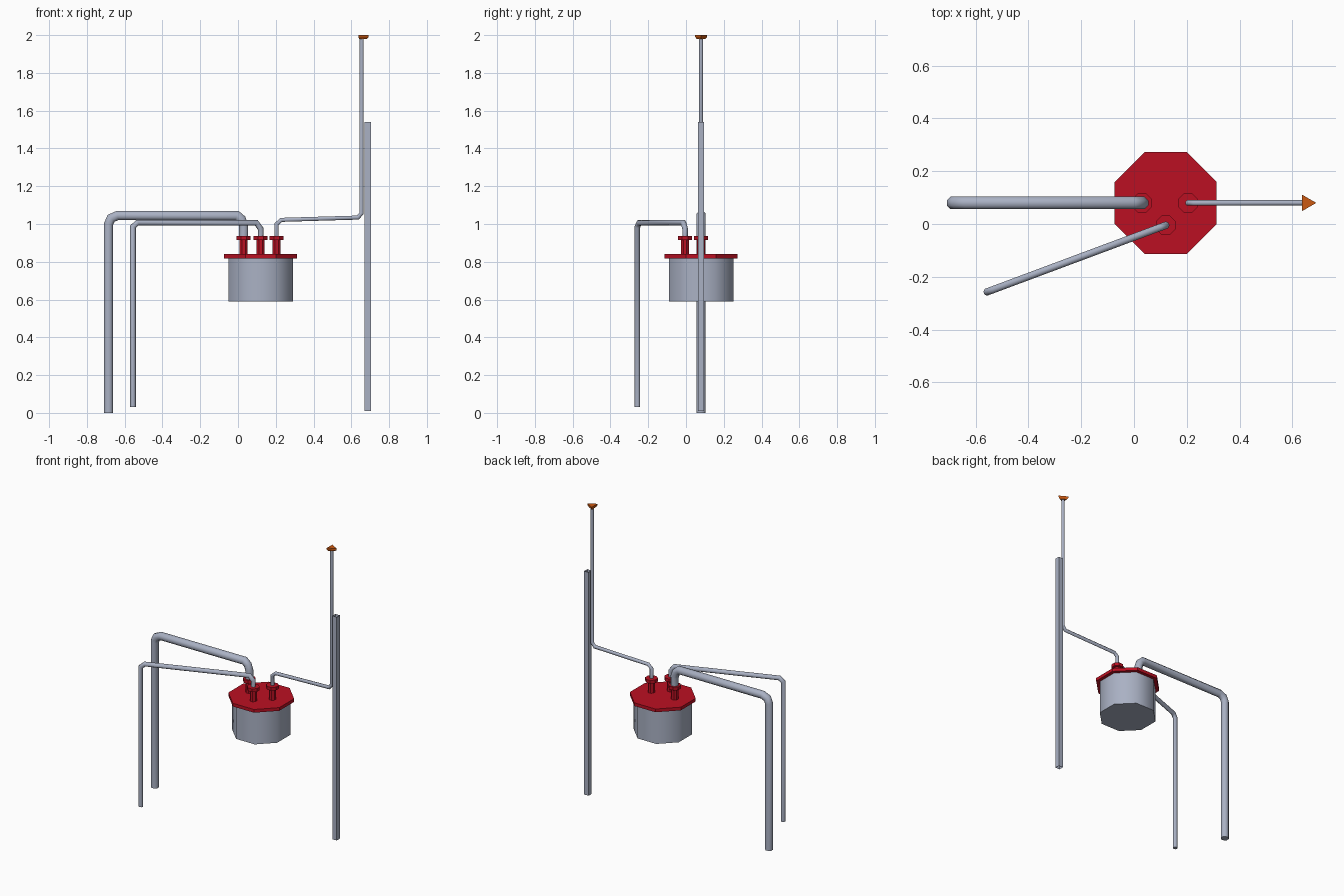
import bpy, bmesh, math
from mathutils import Vector

if "Cube" in bpy.data.objects:
    bpy.data.objects.remove(bpy.data.objects["Cube"])


def material(name, rgb):
    m = bpy.data.materials.new(name)
    m.diffuse_color = (*rgb, 1)
    m.use_nodes = True
    m.node_tree.nodes["Principled BSDF"].inputs["Base Color"].default_value = m.diffuse_color
    return m


STEEL = material("steel grey", (0.40, 0.44, 0.55))
RED = material("red", (0.50, 0.005, 0.016))
ORANGE = material("orange", (0.60, 0.10, 0.006))


def finish(name, bm, mat, smooth):
    me = bpy.data.meshes.new(name)
    bmesh.ops.recalc_face_normals(bm, faces=bm.faces[:])
    bm.to_mesh(me)
    bm.free()
    me.materials.append(mat)
    ob = bpy.data.objects.new(name, me)
    bpy.context.collection.objects.link(ob)
    if smooth:
        bpy.context.view_layer.objects.active = ob
        ob.select_set(True)
        bpy.ops.object.shade_smooth_by_angle(angle=math.radians(50))
        ob.select_set(False)
    return ob


def lathe(name, centre, profile, mat, sides=8, turn=math.pi / 8, smooth=False, caps=True):
    """Stack of polygon rings from (radius, z) pairs."""
    bm = bmesh.new()
    rings = [[bm.verts.new((centre[0] + r * math.cos(turn + math.tau * i / sides),
                            centre[1] + r * math.sin(turn + math.tau * i / sides), z))
              for i in range(sides)] for r, z in profile]
    for a, b in zip(rings, rings[1:]):
        for i in range(sides):
            j = (i + 1) % sides
            bm.faces.new((a[i], a[j], b[j], b[i]))
    if caps:
        bm.faces.new(rings[0])
        bm.faces.new(rings[-1])
    return finish(name, bm, mat, smooth)


def pipe(name, points, radius, mat, sides=8):
    """Mitred tube along a path lying in one vertical plane."""
    pts = [Vector(p) for p in points]
    run = pts[-1] - pts[0]
    side = Vector((-run.y, run.x, 0)).normalized()
    bm = bmesh.new()
    rings = []
    for k, p in enumerate(pts):
        d_in = (p - pts[k - 1]).normalized() if k else (pts[1] - p).normalized()
        d_out = (pts[k + 1] - p).normalized() if k < len(pts) - 1 else d_in
        t = (d_in + d_out).normalized()
        up = t.cross(side) / t.dot(d_in)
        rings.append([bm.verts.new(p + radius * (side * math.cos(a) + up * math.sin(a)))
                      for a in (math.tau * (i + 0.5) / sides for i in range(sides))])
    for a, b in zip(rings, rings[1:]):
        for i in range(sides):
            j = (i + 1) % sides
            bm.faces.new((a[i], a[j], b[j], b[i]))
    bm.faces.new(rings[0])
    bm.faces.new(rings[-1])
    return finish(name, bm, mat, True)


OCT = 1 / math.cos(math.pi / 8)   # flat-to-flat radius -> corner radius
CENTRE = (0.12, 0.08)

# Tank and its lid flange
lathe("tank", CENTRE, [(0.171 * OCT, 0.59), (0.171 * OCT, 0.82)], STEEL, smooth=True)
lathe("lid_flange", CENTRE, [(0.193 * OCT, 0.818), (0.193 * OCT, 0.84)], RED)

# Three pipe fittings on the lid
for name, pos in (("intake", (0.03, 0.08)), ("drain", (0.12, -0.005)), ("vent", (0.205, 0.08))):
    lathe(name + "_fitting", pos,
          [(0.023, 0.835), (0.023, 0.914), (0.037 * OCT, 0.914), (0.037 * OCT, 0.936)], RED)

# Pipes
pipe("thick_pipe", [(-0.685, 0.08, 0), (-0.685, 0.08, 1.0), (-0.672, 0.08, 1.03),
                    (-0.638, 0.08, 1.045), (-0.005, 0.08, 1.045), (0.018, 0.08, 1.025),
                    (0.03, 0.08, 0.99), (0.03, 0.08, 0.93)], 0.026, STEEL)

start, end = Vector((-0.556, -0.257, 0)), Vector((0.12, -0.005, 0))


def along(f, z):
    p = start.lerp(end, f)
    return (p.x, p.y, z)


pipe("slanted_pipe", [along(0, 0.03), along(0, 0.985), along(0.035, 1.007),
                      along(0.965, 1.007), along(1, 0.975), along(1, 0.93)], 0.0148, STEEL)
pipe("vent_pipe", [(0.205, 0.08, 0.93), (0.205, 0.08, 1.0), (0.23, 0.08, 1.022),
                   (0.635, 0.08, 1.034), (0.655, 0.08, 1.058), (0.655, 0.08, 1.985)],
     0.0115, STEEL)

# Three-sided cap on the vent, and the open square support post
lathe("vent_cap", (0.655, 0.08), [(0.027, 1.98), (0.036, 1.99), (0.036, 2.0)], ORANGE,
      sides=3, turn=0)
lathe("support_post", (0.687, 0.08), [(0.0165 * math.sqrt(2), 0.01), (0.0165 * math.sqrt(2), 1.54)],
      STEEL, sides=4, turn=math.pi / 4, caps=False)
